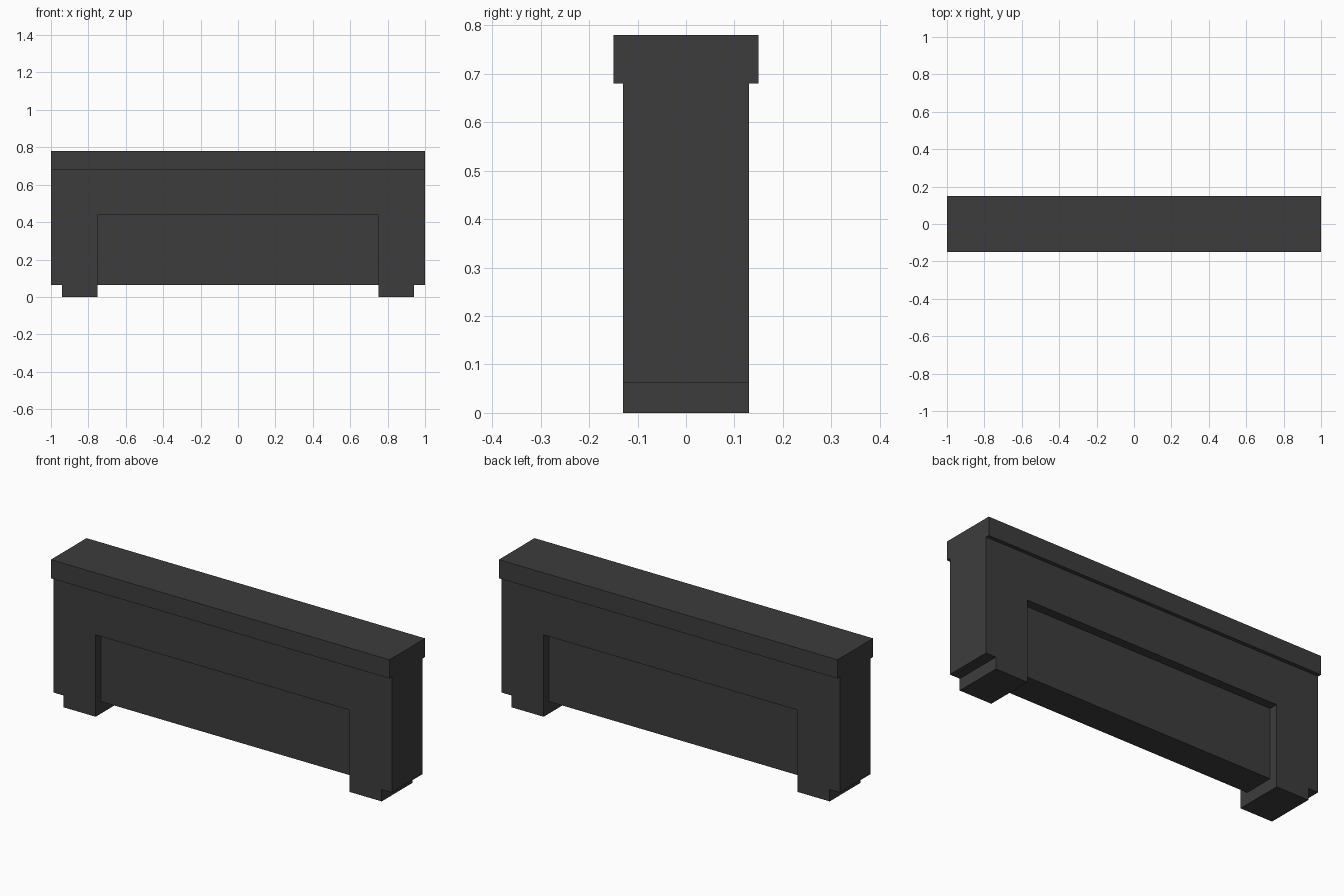
import bpy
import bmesh

cube = bpy.data.objects.get("Cube")
if cube:
    bpy.data.objects.remove(cube, do_unlink=True)

# Single dark grey finish
grey = bpy.data.materials.new("dark_grey")
grey.use_nodes = True
colour = (0.046, 0.046, 0.046, 1)
grey.diffuse_color = colour
shader = grey.node_tree.nodes["Principled BSDF"]
shader.inputs["Base Color"].default_value = colour
shader.inputs["Roughness"].default_value = 0.8


def extrude_profile(name, outline, depth):
    """Extrude an x-z outline along y, centred on y = 0."""
    bm = bmesh.new()
    face = bm.faces.new([bm.verts.new((x, -depth / 2, z)) for x, z in outline])
    result = bmesh.ops.extrude_face_region(bm, geom=[face])
    moved = [v for v in result["geom"] if isinstance(v, bmesh.types.BMVert)]
    bmesh.ops.translate(bm, verts=moved, vec=(0, depth, 0))
    bmesh.ops.recalc_face_normals(bm, faces=bm.faces)
    mesh = bpy.data.meshes.new(name)
    bm.to_mesh(mesh)
    bm.free()
    mesh.materials.append(grey)
    obj = bpy.data.objects.new(name, mesh)
    bpy.context.collection.objects.link(obj)
    return obj


def rectangle(half_width, bottom, top):
    return [(-half_width, bottom), (half_width, bottom),
            (half_width, top), (-half_width, top)]


EDGE, FOOT, OPENING = 1.0, 0.94, 0.75
STEP, LINTEL, SHELF, TOP = 0.063, 0.437, 0.68, 0.78

# Arch-shaped frame with stepped feet, mirrored from its left half
half = [(OPENING, LINTEL), (OPENING, 0), (FOOT, 0),
        (FOOT, STEP), (EDGE, STEP), (EDGE, SHELF)]
extrude_profile("frame", half + [(-x, z) for x, z in reversed(half)], 0.26)

# Recessed infill panel, set back on both faces
extrude_profile("recessed_panel", rectangle(OPENING, STEP, LINTEL), 0.166)

# Overhanging top slab
extrude_profile("top_slab", rectangle(EDGE, SHELF, TOP), 0.30)
